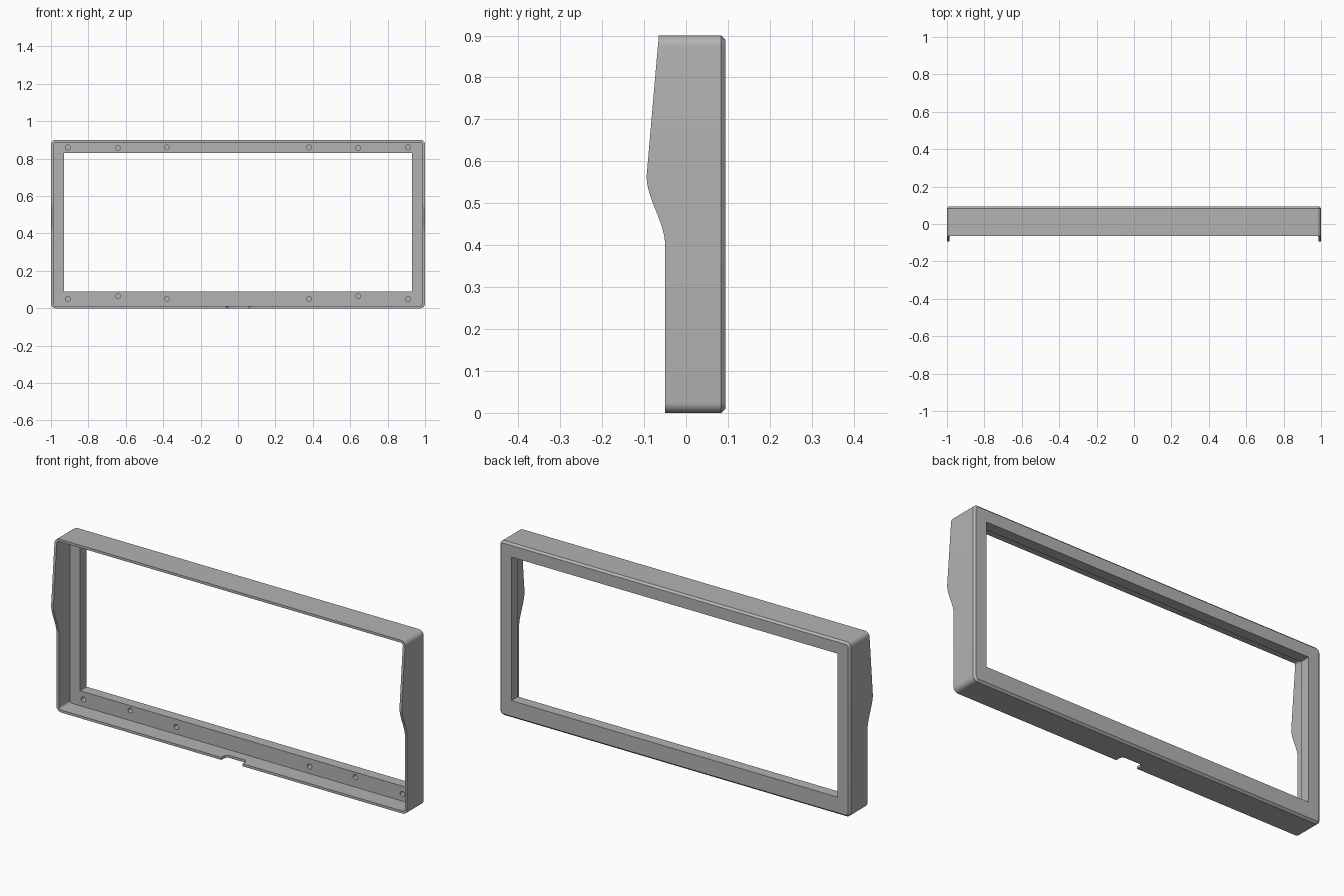
import bpy, bmesh
from math import sin, cos, pi, radians
from mathutils import Matrix, Vector

cube = bpy.data.objects.get("Cube")
if cube:
    bpy.data.objects.remove(cube, do_unlink=True)

HALF, HEIGHT, RADIUS, WALL = 1.0, 0.9, 0.025, 0.013
BACK, LEDGE, CHAMFER = 0.094, 0.04, 0.01
NOTCH, NOTCH_DEPTH, NOTCH_R = 0.06, 0.04, 0.02

gray = bpy.data.materials.new("plain gray")
gray.use_nodes = True
gray.diffuse_color = (0.45, 0.45, 0.45, 1)
gray.node_tree.nodes["Principled BSDF"].inputs["Base Color"].default_value = gray.diffuse_color


def front_edge(z):
    """Depth of the front rim: straight below, S-curve, then a slanted ear."""
    low, peak, top = -0.05, -0.094, -0.065
    if z < 0.4:
        return low
    if z < 0.565:
        t = (z - 0.4) / 0.165
        return low + (peak - low) * t * t * (3 - 2 * t)
    return peak + (top - peak) * (z - 0.565) / (HEIGHT - 0.565)


def outline():
    """Right half of the rim from bottom middle to top middle:
    point, inward direction, corner centre height, front depth."""
    pts = []
    # Bottom edge with the rounded notch
    deep = front_edge(0) + NOTCH_DEPTH
    pts.append((0, 0, 0, 1, deep))
    for i in range(7):
        a = pi / 2 * (1 - i / 6)
        pts.append((NOTCH - NOTCH_R + NOTCH_R * cos(a), 0, 0, 1,
                    deep - NOTCH_R + NOTCH_R * sin(a)))
    pts.append((NOTCH + 0.0002, 0, 0, 1, front_edge(0)))
    # Lower corner, side, upper corner
    def corner(cz, start):
        for i in range(7):
            a = start + pi / 2 * i / 6
            x, z = HALF - RADIUS + RADIUS * cos(a), cz + RADIUS * sin(a)
            pts.append((x, z, -cos(a), -sin(a), front_edge(z)))
    corner(RADIUS, -pi / 2)
    for i in range(21):
        z = 0.4 + 0.18 * i / 20
        pts.append((HALF, z, -1, 0, front_edge(z)))
    corner(HEIGHT - RADIUS, 0)
    pts.append((0, HEIGHT, 0, -1, front_edge(HEIGHT)))
    return pts


right = outline()
loop = right + [(-x, z, -dx, dz, y) for x, z, dx, dz, y in reversed(right[1:-1])]


def ring(inset, y=None):
    return [Vector((x + dx * inset, f if y is None else y, z + dz * inset))
            for x, z, dx, dz, f in loop]


def opening(y):
    return [Vector((max(-0.93, min(0.93, x)), y, max(0.09, min(0.83, z))))
            for x, z, *_ in loop]


def mesh_object(name, bm):
    bmesh.ops.recalc_face_normals(bm, faces=bm.faces[:])
    mesh = bpy.data.meshes.new(name)
    bm.to_mesh(mesh)
    bm.free()
    mesh.materials.append(gray)
    obj = bpy.data.objects.new(name, mesh)
    bpy.context.collection.objects.link(obj)
    return obj


# Bezel: closed section swept round the outline
bm = bmesh.new()
rings = [ring(0), ring(0, BACK - CHAMFER), ring(CHAMFER, BACK), opening(BACK),
         opening(LEDGE), ring(WALL, LEDGE), ring(WALL)]
rings = [[bm.verts.new(p) for p in r] for r in rings]
for a, b in zip(rings, rings[1:] + rings[:1]):
    for i in range(len(loop)):
        j = (i + 1) % len(loop)
        bm.faces.new((a[i], a[j], b[j], b[i]))
bmesh.ops.remove_doubles(bm, verts=bm.verts[:], dist=0.00001)
bezel = mesh_object("bezel_frame", bm)

# Blind screw holes in the ledge
bm = bmesh.new()
for side in (-1, 1):
    for x, low, high in ((0.91, 0.05, 0.86), (0.642, 0.065, 0.856), (0.38, 0.05, 0.86)):
        for z in (low, high):
            place = Matrix.Translation((side * x, LEDGE, z)) @ Matrix.Rotation(pi / 2, 4, 'X')
            bmesh.ops.create_cone(bm, cap_ends=True, segments=20, radius1=0.013,
                                  radius2=0.013, depth=0.07, matrix=place)
cutter = mesh_object("screw_hole_cutter", bm)
cutter.hide_render = True
cutter.hide_viewport = False

bpy.ops.object.select_all(action='DESELECT')
bezel.select_set(True)
bpy.context.view_layer.objects.active = bezel
cut = bezel.modifiers.new("screw holes", 'BOOLEAN')
cut.operation = 'DIFFERENCE'
cut.solver = 'EXACT'
cut.object = cutter
bpy.ops.object.modifier_apply(modifier=cut.name)
bpy.data.objects.remove(cutter, do_unlink=True)
bpy.ops.object.shade_smooth_by_angle(angle=radians(30))
